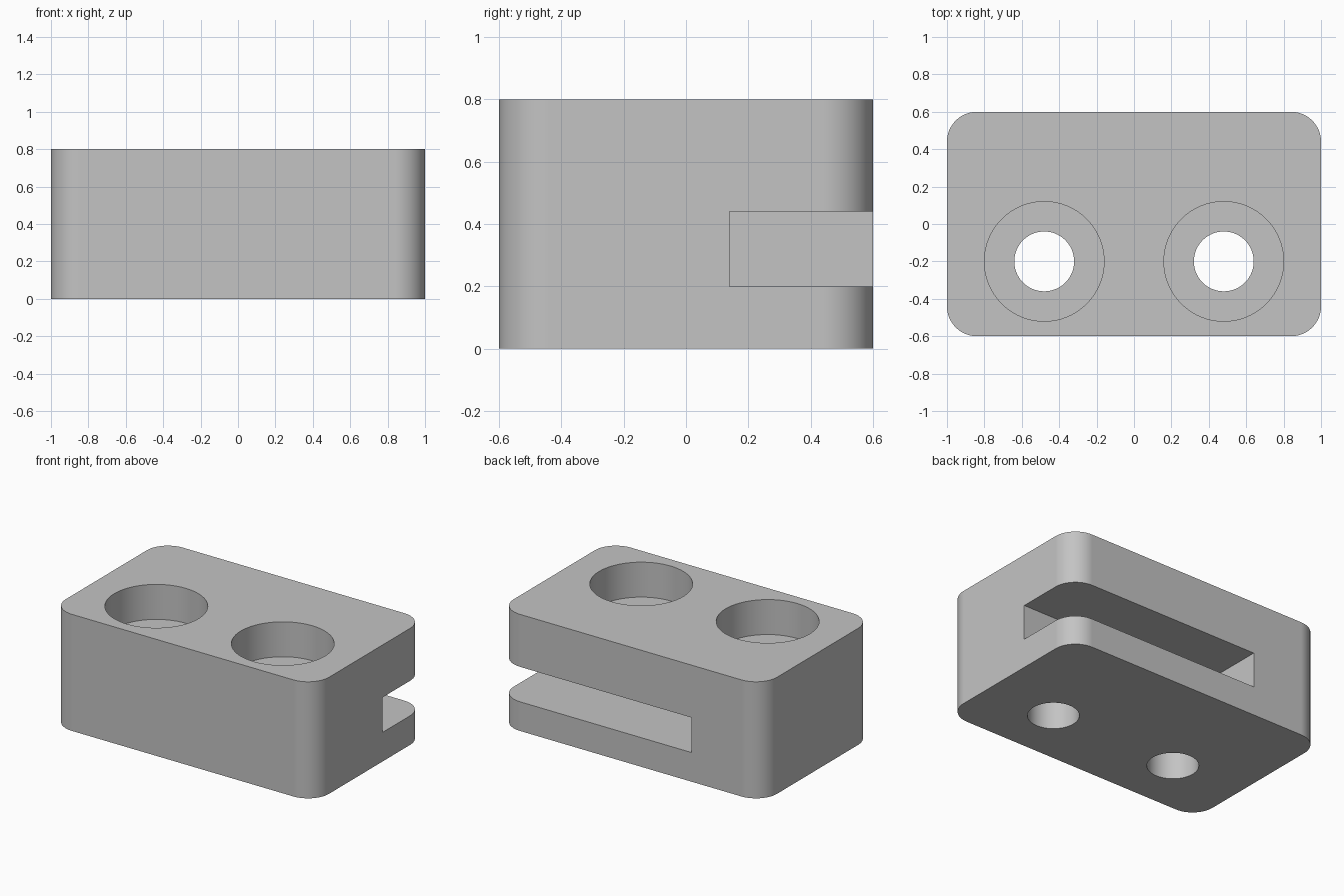
import bpy
import bmesh
import math
from mathutils import Matrix, Vector

default = bpy.data.objects.get("Cube")
if default:
    bpy.data.objects.remove(default, do_unlink=True)

LENGTH, WIDTH, HEIGHT = 2.0, 1.2, 0.8
CORNER = 0.16
HOLE_X, HOLE_Y = 0.48, -0.2

grey = bpy.data.materials.new("light grey")
grey.use_nodes = True
colour = (0.55, 0.55, 0.55, 1)
grey.diffuse_color = colour
grey.node_tree.nodes["Principled BSDF"].inputs["Base Color"].default_value = colour


def add_object(name, bm):
    mesh = bpy.data.meshes.new(name)
    bm.to_mesh(mesh)
    bm.free()
    mesh.materials.append(grey)
    obj = bpy.data.objects.new(name, mesh)
    bpy.context.collection.objects.link(obj)
    return obj


def box(name, low, high):
    low, high = Vector(low), Vector(high)
    bm = bmesh.new()
    bmesh.ops.create_cube(bm, size=1, matrix=Matrix.Translation((low + high) / 2)
                          @ Matrix.Diagonal((high - low).to_4d()))
    return add_object(name, bm)


def cylinder(name, x, y, radius, bottom, top):
    bm = bmesh.new()
    bmesh.ops.create_cone(bm, cap_ends=True, segments=64, radius1=radius, radius2=radius,
                          depth=top - bottom,
                          matrix=Matrix.Translation((x, y, (bottom + top) / 2)))
    return add_object(name, bm)


# Block with rounded upright corners
bm = bmesh.new()
bmesh.ops.create_cube(bm, size=1, matrix=Matrix.Translation((0, 0, HEIGHT / 2))
                      @ Matrix.Diagonal((LENGTH, WIDTH, HEIGHT, 1)))
uprights = [e for e in bm.edges if abs(e.verts[0].co.z - e.verts[1].co.z) > 0.5]
bmesh.ops.bevel(bm, geom=uprights, offset=CORNER, segments=12, profile=0.5, affect='EDGES')
block = add_object("mounting_block", bm)

# Slot open to the back and the left side
cutters = [box("slot_cutter", (-0.46, 0.14, 0.2), (1.2, 0.8, 0.44))]

# Counterbored through holes
for side, x in (("left", HOLE_X), ("right", -HOLE_X)):
    cutters.append(cylinder(side + "_counterbore_cutter", x, HOLE_Y, 0.32, 0.56, 1.0))
    cutters.append(cylinder(side + "_hole_cutter", x, HOLE_Y, 0.16, -0.2, 0.7))

# Cut the block
bpy.ops.object.select_all(action='DESELECT')
block.select_set(True)
bpy.context.view_layer.objects.active = block
for cutter in cutters:
    cutter.hide_render = True
    cut = block.modifiers.new(cutter.name, 'BOOLEAN')
    cut.operation = 'DIFFERENCE'
    cut.solver = 'EXACT'
    cut.object = cutter
    bpy.ops.object.modifier_apply(modifier=cut.name)
    bpy.data.objects.remove(cutter, do_unlink=True)

# Smooth curved walls, crisp rims
bpy.ops.object.shade_smooth_by_angle(angle=math.radians(30))
weighted = block.modifiers.new("flat_face_normals", 'WEIGHTED_NORMAL')
weighted.keep_sharp = True
